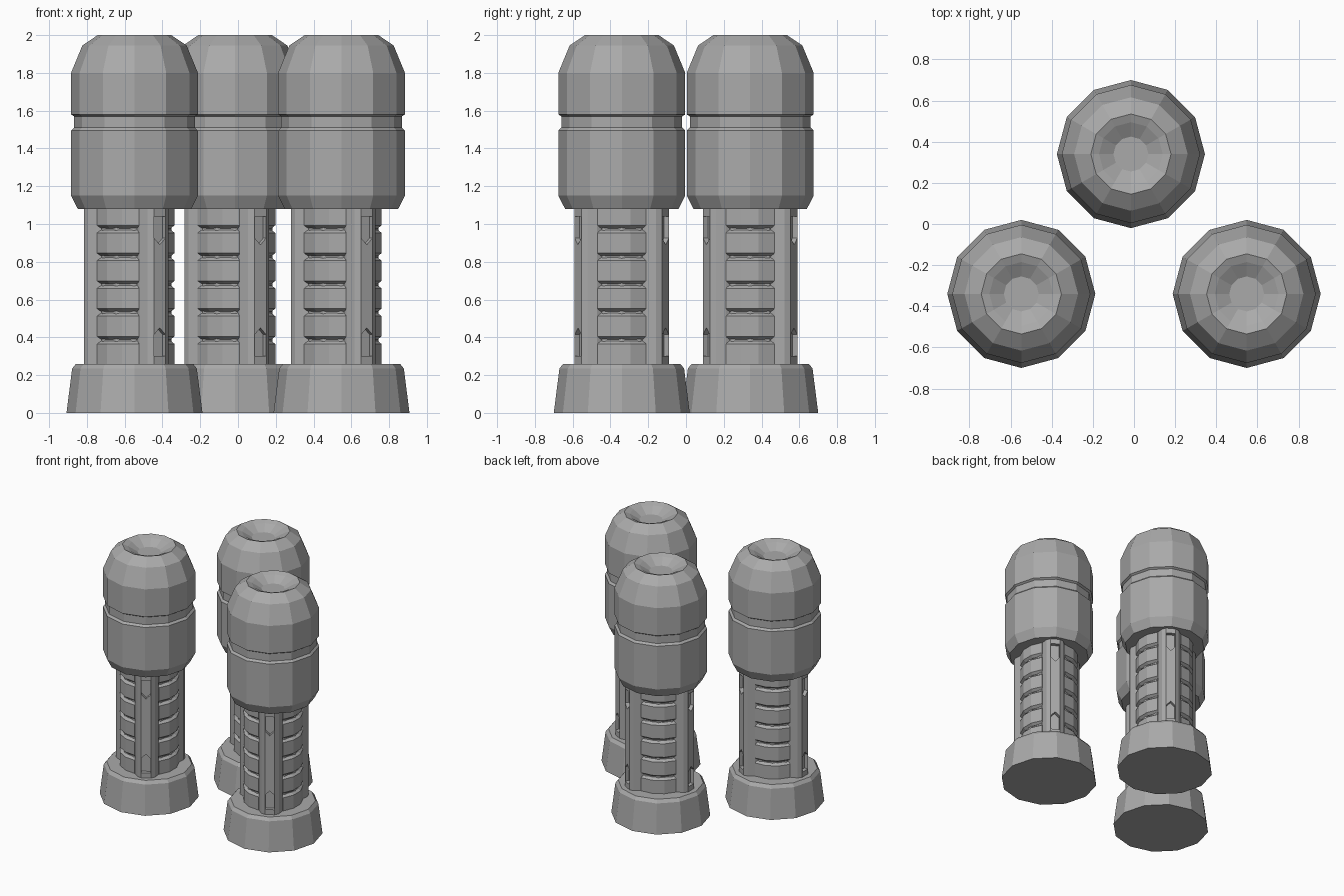
import bpy, bmesh
from math import sin, cos, radians, pi
from mathutils import Matrix

if "Cube" in bpy.data.objects:
    bpy.data.objects.remove(bpy.data.objects["Cube"], do_unlink=True)

grey = bpy.data.materials.new("plain_grey")
grey.use_nodes = True
colour = (0.4, 0.4, 0.4, 1)
grey.diffuse_color = colour
grey.node_tree.nodes["Principled BSDF"].inputs["Base Color"].default_value = colour


def finish(bm, name):
    bmesh.ops.recalc_face_normals(bm, faces=bm.faces)
    me = bpy.data.meshes.new(name)
    bm.to_mesh(me)
    bm.free()
    me.materials.append(grey)
    return me


def loft(bm, rings):
    """Skin closed rings of points and cap both ends."""
    loops = [[bm.verts.new(p) for p in ring] for ring in rings]
    n = len(loops[0])
    for a, b in zip(loops, loops[1:]):
        for i in range(n):
            j = (i + 1) % n
            bm.faces.new((a[i], a[j], b[j], b[i]))
    bm.faces.new(loops[0][::-1])
    bm.faces.new(loops[-1])


def turned(name, profile, sides=12):
    bm = bmesh.new()
    loft(bm, [[(r * cos(2 * pi * i / sides), r * sin(2 * pi * i / sides), z)
               for i in range(sides)] for r, z in profile])
    return finish(bm, name)


def spin(me, degrees):
    """Copy a part around the tower axis."""
    out = me.copy()
    out.transform(Matrix.Rotation(radians(degrees), 4, "Z"))
    return out


# Foot, core and domed head
parts = [("base", turned("base", [(.36, 0), (.33, .235), (.31, .26), (.15, .26)])),
         ("core", turned("core", [(.197, .24), (.197, 1.1)])),
         ("head", turned("head", [(.15, 1.08), (.3, 1.08), (.336, 1.15), (.336, 1.495),
                                  (.32, 1.51), (.32, 1.57), (.336, 1.58), (.336, 1.8),
                                  (.276, 1.945), (.195, 2), (.155, 1.985),
                                  (.085, 1.945)]))]

# Ribbed panel: a stack of curved blocks with chamfered edges
bm = bmesh.new()
edges = [.24, .385, .532, .679, .826, .973, 1.1]
for low, high in zip(edges, edges[1:]):
    rings = []
    for z, r in [(low + .004, .196), (low + .02, .217), (high - .02, .217), (high - .004, .196)]:
        arc = [(r, -36), (r, -12), (r, 12), (r, 36), (.19, 40), (.16, 40), (.16, -40), (.19, -40)]
        rings.append([(d * cos(radians(a)), d * sin(radians(a)), z) for d, a in arc])
    loft(bm, rings)
panel = finish(bm, "ribbed_panel")

# Pillar with a chamfered front, facing +x
bm = bmesh.new()
half = [(.14, .085), (.2, .085), (.247, .064), (.268, .036)]
section = [(d, -w) for d, w in half] + [(d, w) for d, w in reversed(half)]
loft(bm, [[(d, w, z) for d, w in section] for z in (.24, 1.1)])
pillar = finish(bm, "pillar")

# Pointed slots cut into both ends of the pillar
bm = bmesh.new()
for flat, shoulder, tip in [(1.04, .925, .89), (.3, .415, .45)]:
    shape = [(-.034, flat), (.034, flat), (.034, shoulder), (0, tip), (-.034, shoulder)]
    loft(bm, [[(d, w, z) for w, z in shape] for d in (.238, .32)])
cutter = bpy.data.objects.new("slot_cutter", finish(bm, "slot_cutter"))
blank = bpy.data.objects.new("pillar_blank", pillar)
for ob in (cutter, blank):
    bpy.context.collection.objects.link(ob)
    ob.hide_render = True
cut = blank.modifiers.new("slots", "BOOLEAN")
cut.operation = "DIFFERENCE"
cut.solver = "EXACT"
cut.object = cutter
graph = bpy.context.evaluated_depsgraph_get()
slotted = bpy.data.meshes.new_from_object(blank.evaluated_get(graph))
for ob in (cutter, blank):
    bpy.data.objects.remove(ob, do_unlink=True)

# Panels and pillars alternate around the core
for k in range(3):
    parts.append((f"ribbed_panel_{k + 1}", spin(panel, 120 * k)))
    parts.append((f"pillar_{k + 1}", spin(slotted, 120 * k + 60)))

# Three identical towers
towers = {"right": (-.548, -.34), "left": (.548, -.34), "back": (-.015, .34)}
for side, (x, y) in towers.items():
    for name, me in parts:
        ob = bpy.data.objects.new(f"{side}_tower_{name}", me)
        ob.location = (x, y, 0)
        bpy.context.collection.objects.link(ob)
